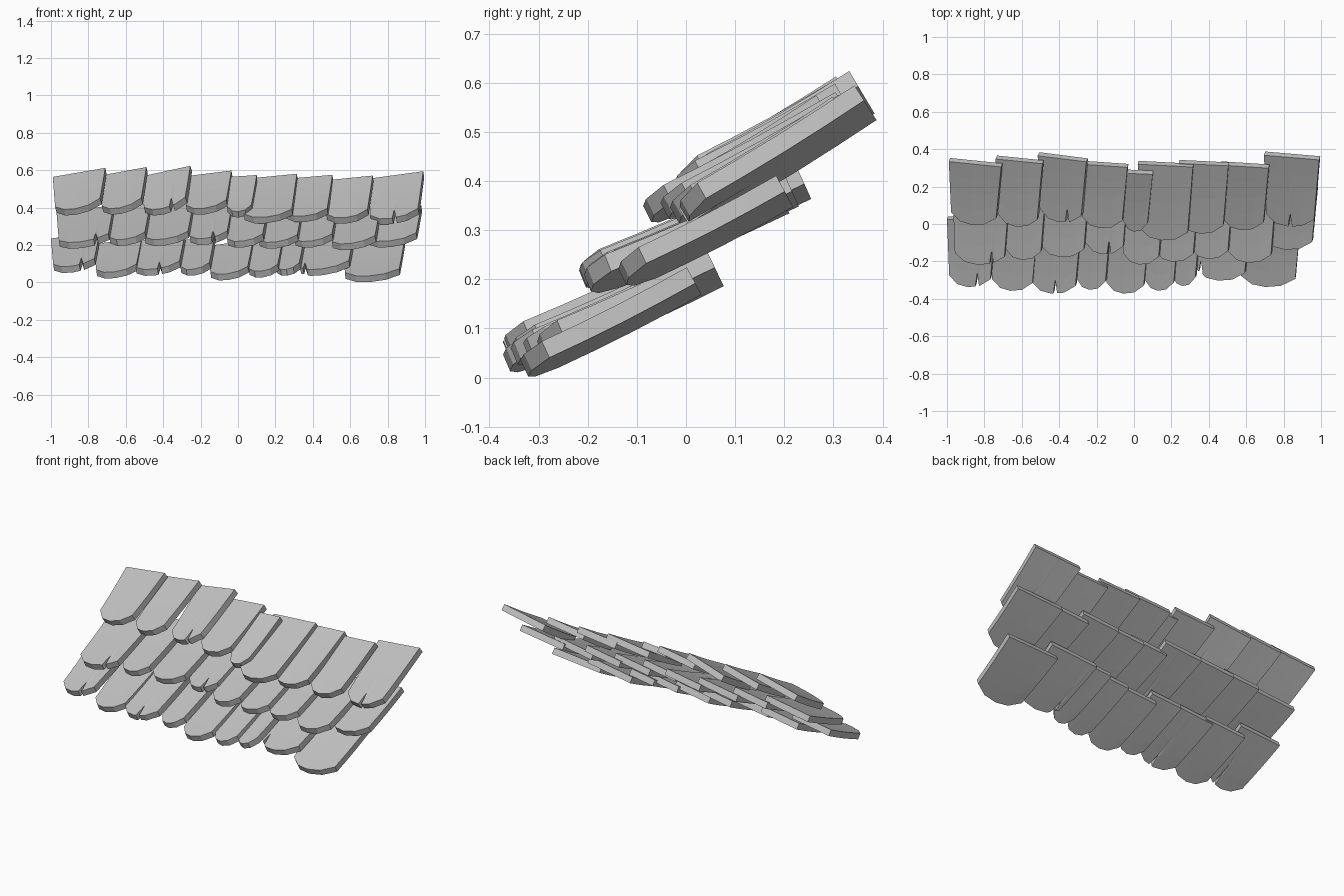
import bpy
import math
from mathutils import Vector

cube = bpy.data.objects.get("Cube")
if cube:
    bpy.data.objects.remove(cube, do_unlink=True)

# One slate grey for every shingle
slate = bpy.data.materials.new("slate_grey")
slate.use_nodes = True
grey = (0.54, 0.54, 0.54, 1)
slate.diffuse_color = grey
slate.node_tree.nodes["Principled BSDF"].inputs["Base Color"].default_value = grey

THICKNESS = 0.037
STEPS = 4
PIVOT = 0.3     # the line across a shingle that it rolls around
TIP_LIFT = 0.032

# Rounded lower end: position across the shingle, setback from the tip
END_PROFILE = [(0, 0.055), (0.2, 0.012), (0.45, 0), (0.74, 0.01), (1, 0.05)]


def end_setback(u):
    """Setback of the lower edge at u, interpolated along the profile."""
    for (a, da), (b, db) in zip(END_PROFILE, END_PROFILE[1:]):
        if u <= b:
            return da + (db - da) * (u - a) / (b - a)
    return END_PROFILE[-1][1]


def make_shingle(name, left, right, tip_y, tip_z, length, slope, roll, split):
    width = right - left
    columns = list(END_PROFILE)
    if split is not None:
        # A narrow crack running up from the lower edge
        half = 0.012 / width
        columns = [c for c in columns if abs(c[0] - split) > half * 1.5]
        columns += [(split - half, end_setback(split - half)),
                    (split, end_setback(split) + 0.07),
                    (split + half, end_setback(split + half))]
        columns.sort()
    normal = Vector((0, -slope, 1)).normalized()
    verts, faces = [], []
    for u, setback in columns:
        for k in range(STEPS + 1):
            v = k / STEPS
            run = setback + (length - setback) * v
            z = tip_z + TIP_LIFT + run * slope - 0.004 * math.sin(math.pi * v)
            taper_left = 0.012 * (1 - v)
            taper_right = 0.028 * (1 - v)
            x = left + taper_left + u * (width - taper_left - taper_right)
            lift = normal * (u - PIVOT) * width * roll
            verts.append(Vector((x, tip_y + run, z)) + lift)
    n = STEPS + 1
    for i in range(len(columns) - 1):
        for k in range(STEPS):
            a = i * n + k
            faces.append((a, a + n, a + n + 1, a + 1))
    mesh = bpy.data.meshes.new(name)
    mesh.from_pydata(verts, [], faces)
    mesh.materials.append(slate)
    obj = bpy.data.objects.new(name, mesh)
    bpy.context.collection.objects.link(obj)
    solid = obj.modifiers.new("thickness", "SOLIDIFY")
    solid.thickness = THICKNESS
    solid.offset = -1


def make_course(name, pose, shingles, splits):
    """Lay a row of shingles; pose is length, slope and roll unless overridden."""
    for i, (left, right, tip_y, tip_z, *own) in enumerate(shingles):
        length, slope, roll = own or pose
        make_shingle(f"{name}_shingle_{i + 1}", left, right, tip_y, tip_z,
                     length, slope, roll, splits.get(i))


# Upper course: left, right, tip y, tip z, then length, slope, roll
make_course("upper", (0.4, 0.54, 0.11), [
    (-0.99, -0.71, 0, 0.355, 0.325, 0.59, 0.2),
    (-0.74, -0.49, -0.01, 0.36, 0.35, 0.55, 0.21),
    (-0.515, -0.255, 0.015, 0.355, 0.34, 0.58, 0.25),
    (-0.29, -0.035, -0.02, 0.36, 0.335, 0.55, 0.14),
    (-0.07, 0.1, -0.04, 0.345, 0.31, 0.61, 0.08),
    (0.02, 0.315, -0.085, 0.313),
    (0.24, 0.505, -0.05, 0.32, 0.37, 0.56, 0.1),
    (0.46, 0.72, -0.03, 0.31, 0.34, 0.62, 0.12),
    (0.695, 0.99, -0.01, 0.305, 0.37, 0.62, 0.16)],
    {2: 0.66, 8: 0.5})

# Middle course: left, right, tip y, tip z
make_course("middle", (0.395, 0.44, 0.14), [
    (-0.97, -0.665, -0.215, 0.18), (-0.7, -0.47, -0.19, 0.195),
    (-0.51, -0.24, -0.175, 0.195), (-0.27, -0.03, -0.16, 0.2),
    (-0.07, 0.16, -0.215, 0.185), (0.1, 0.345, -0.2, 0.18),
    (0.29, 0.53, -0.185, 0.185), (0.49, 0.76, -0.205, 0.172),
    (0.68, 0.98, -0.135, 0.185, 0.33, 0.52, 0.12)],
    {0: 0.74, 3: 0.62})

# Lower course: left, right, tip y, tip z
make_course("lower", (0.355, 0.46, 0.14), [
    (-1, -0.74, -0.335, 0.05), (-0.77, -0.515, -0.355, 0.02),
    (-0.56, -0.285, -0.37, 0.035), (-0.32, -0.125, -0.35, 0.035),
    (-0.16, 0.08, -0.37, 0.01), (0.045, 0.24, -0.355, 0.025),
    (0.19, 0.355, -0.33, 0.035), (0.32, 0.62, -0.3, 0.035),
    (0.56, 0.89, -0.335, 0, 0.345, 0.51, 0.08)],
    {0: 0.68, 2: 0.54, 7: 0.1})
